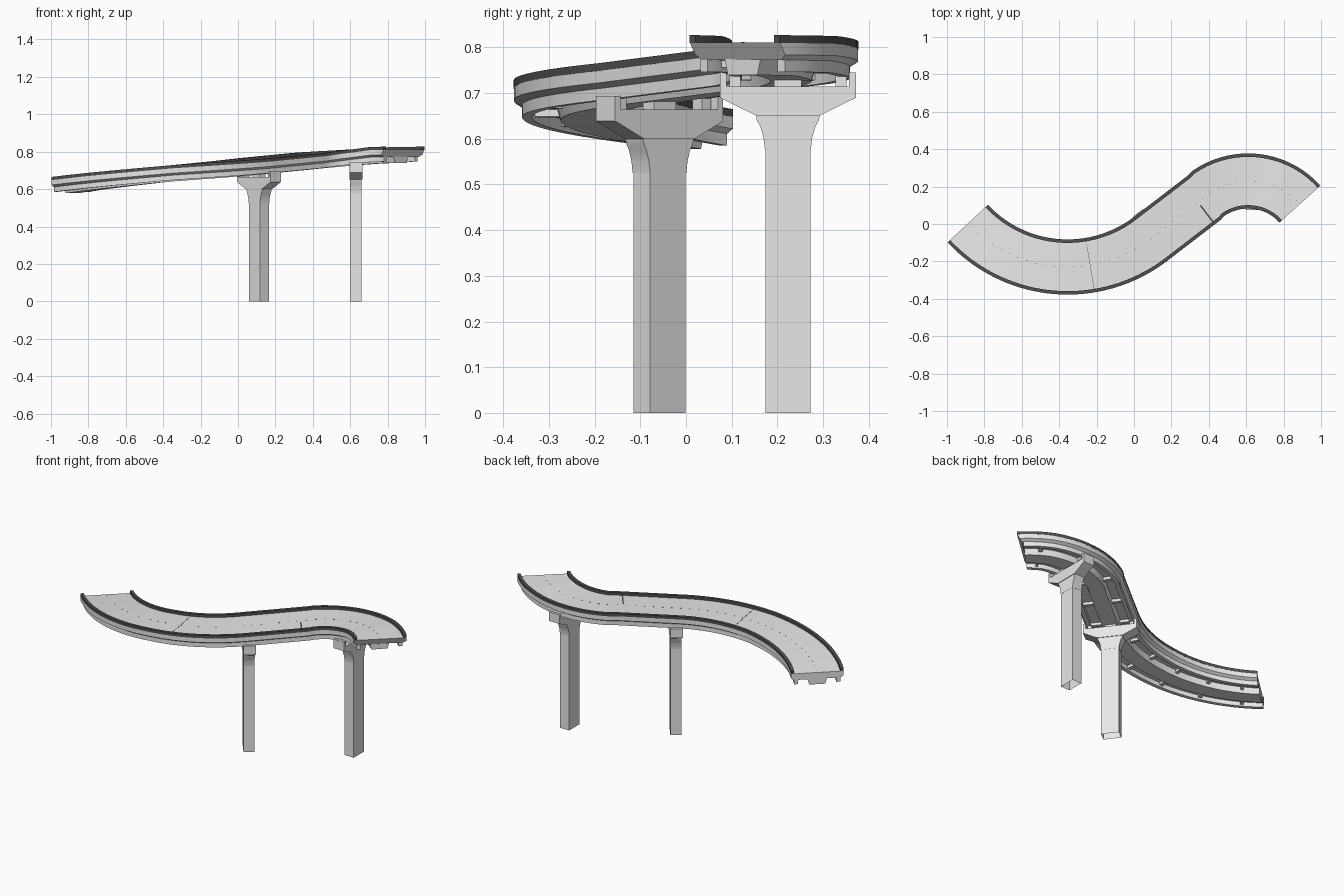
import bpy, bmesh, math
from mathutils import Vector, Matrix

cube = bpy.data.objects.get("Cube")
if cube:
    bpy.data.objects.remove(cube, do_unlink=True)


def material(name, rgb):
    m = bpy.data.materials.new(name)
    m.use_nodes = True
    m.diffuse_color = (*rgb, 1)
    bsdf = next(n for n in m.node_tree.nodes if n.type == 'BSDF_PRINCIPLED')
    bsdf.inputs["Base Color"].default_value = (*rgb, 1)
    bsdf.inputs["Roughness"].default_value = 0.8
    return m


concrete = material("light concrete", (0.8, 0.8, 0.8))
dark = material("dark grey", (0.08, 0.08, 0.08))

# S-shaped centre line: left bend, straight, right bend
R1, R2, STRAIGHT = 0.73, 0.373, 0.37
C1, C2 = Vector((-0.355, 0.5)), Vector((0.61, -0.143))
START, MID, END = math.radians(-47), math.radians(37.5), math.radians(-48)
S1 = R1 * (MID - START)
S2 = S1 + STRAIGHT
TOTAL = S2 + R2 * (MID - END)
HEIGHTS = [(0, 0.665), (0.6, 0.728), (1.4, 0.79), (1.85, 0.825), (TOTAL, 0.827)]


def height(s):
    for (a, za), (b, zb) in zip(HEIGHTS, HEIGHTS[1:]):
        if s <= b:
            return za + (zb - za) * (s - a) / (b - a)
    return HEIGHTS[-1][1]


def frame(s):
    """Position and heading on the centre line at distance s."""
    if s < S1:
        h = START + s / R1
        p = C1 + R1 * Vector((math.sin(h), -math.cos(h)))
    elif s < S2:
        h = MID
        p = C1 + R1 * Vector((math.sin(h), -math.cos(h)))
        p += (s - S1) * Vector((math.cos(h), math.sin(h)))
    else:
        h = MID - (s - S2) / R2
        p = C2 + R2 * Vector((-math.sin(h), math.cos(h)))
    return Vector((p.x, p.y, height(s))), h


def finish(name, bm, mat):
    bmesh.ops.recalc_face_normals(bm, faces=bm.faces)
    me = bpy.data.meshes.new(name)
    bm.to_mesh(me)
    bm.free()
    me.materials.append(mat)
    ob = bpy.data.objects.new(name, me)
    bpy.context.collection.objects.link(ob)
    bpy.ops.object.select_all(action='DESELECT')
    ob.select_set(True)
    bpy.context.view_layer.objects.active = ob
    bpy.ops.object.shade_smooth_by_angle(angle=math.radians(25))


def add_sweep(bm, profile, s0=0, s1=TOTAL):
    """Sweep an (offset, height) outline along the centre line; return the last ring."""
    steps = max(1, round((s1 - s0) / 0.03))
    rings = []
    for i in range(steps + 1):
        p, h = frame(s0 + (s1 - s0) * i / steps)
        n = Vector((-math.sin(h), math.cos(h), 0))
        rings.append([bm.verts.new(p + n * u + Vector((0, 0, w))) for u, w in profile])
    k = len(profile)
    for a, b in zip(rings, rings[1:]):
        for j in range(k):
            bm.faces.new((a[j], a[(j + 1) % k], b[(j + 1) % k], b[j]))
    bm.faces.new(rings[0])
    bm.faces.new(rings[-1])
    return rings[-1]


def rect(u0, u1, w0, w1):
    return [(u0, w0), (u1, w0), (u1, w1), (u0, w1)]


def mirrored(half):
    return half + [(-u, w) for u, w in reversed(half)]


# Deck slab with sloped fascia; the far end is cut back underneath
bm = bmesh.new()
last = add_sweep(bm, mirrored([(0.147, -0.016), (0.147, -0.043), (0.129, -0.054)]))
end_top = height(TOTAL) - 0.016
for v in last:
    back = 0.6 * (end_top - v.co.z)
    v.co -= back * Vector((math.cos(END), math.sin(END), 0))
finish("deck", bm, concrete)

# Barriers and edge girders on both sides
for side, label in ((1, "left"), (-1, "right")):
    bm = bmesh.new()
    add_sweep(bm, rect(side * 0.129, side * 0.1475, -0.017, 0))
    finish(label + "_barrier", bm, dark)
    bm = bmesh.new()
    add_sweep(bm, rect(side * 0.107, side * 0.129, -0.052, -0.08), 0, TOTAL - 0.024)
    finish(label + "_girder", bm, concrete)

# Shallow central box beam
bm = bmesh.new()
add_sweep(bm, mirrored([(0.055, -0.052), (0.045, -0.087)]), 0, TOTAL - 0.024)
finish("box_beam", bm, concrete)

# Cross ribs under the deck
bm = bmesh.new()
for i in range(10):
    s = TOTAL * (i + 0.5) / 10
    for side in (1, -1):
        add_sweep(bm, rect(side * 0.048, side * 0.11, -0.052, -0.07), s - 0.009, s + 0.009)
finish("cross_ribs", bm, concrete)

# Expansion joints and centre dashes as thin plates on the road
bm = bmesh.new()
add_sweep(bm, rect(-0.13, -0.02, -0.017, -0.0145), 1.392, 1.4)
add_sweep(bm, rect(-0.13, 0.13, -0.017, -0.015), 0.719, 0.721)
finish("expansion_joints", bm, dark)
bm = bmesh.new()
for i in range(40):
    s = TOTAL * (i + 0.5) / 40
    add_sweep(bm, rect(-0.001, 0.001, -0.017, -0.015), s - 0.004, s + 0.004)
finish("centre_dashes", bm, dark)


def add_box(bm, size, centre, place):
    bmesh.ops.create_cube(bm, size=1, matrix=place @ Matrix.Translation(centre)
                          @ Matrix.Diagonal((*size, 1)))


def add_slab(bm, outline, thick, place):
    """Extrude an across-road outline along the road."""
    vs = [bm.verts.new(place @ Vector((-thick / 2, y, z))) for y, z in outline]
    f = bm.faces.new(vs)
    ext = bmesh.ops.extrude_face_region(bm, geom=[f])
    moved = [v for v in ext["geom"] if isinstance(v, bmesh.types.BMVert)]
    bmesh.ops.translate(bm, verts=moved, vec=place.to_3x3() @ Vector((thick, 0, 0)))


# Piers: column, flared neck, hammerhead cap, end stops and bearings
for label, x, y, h, top in (("middle", 0.112, -0.058, MID, 0.767),
                            ("far", 0.63, 0.223, 0, 0.818)):
    place = Matrix.Translation((x, y, 0)) @ Matrix.Rotation(h, 4, 'Z')
    neck, base = top - 0.242, top - 0.167
    bm = bmesh.new()
    add_slab(bm, mirrored([(0.049, 0), (0.049, neck)]), 0.061, place)
    bmesh.ops.recalc_face_normals(bm, faces=bm.faces)
    # The column is hollow and open at its foot
    foot = [f for f in bm.faces if f.calc_center_median().z < 0.001]
    bmesh.ops.delete(bm, geom=foot, context='FACES_ONLY')
    finish(label + "_pier_column", bm, concrete)
    bm = bmesh.new()
    add_slab(bm, mirrored([(0.05, neck), (0.053, neck + 0.025), (0.06, neck + 0.05),
                           (0.068, neck + 0.065), (0.07, base)]), 0.063, place)
    finish(label + "_pier_neck", bm, concrete)
    bm = bmesh.new()
    add_slab(bm, mirrored([(0.07, base), (0.149, top - 0.128), (0.149, top - 0.073),
                           (0.134, top - 0.073), (0.134, top - 0.103)]), 0.07, place)
    finish(label + "_pier_cap", bm, concrete)
    bm = bmesh.new()
    for side in (-0.116, 0.116):
        add_box(bm, (0.035, 0.024, 0.03), (0, side, top - 0.091), place)
    add_box(bm, (0.04, 0.06, 0.022), (0, 0, top - 0.094), place)
    finish(label + "_pier_bearings", bm, concrete)
